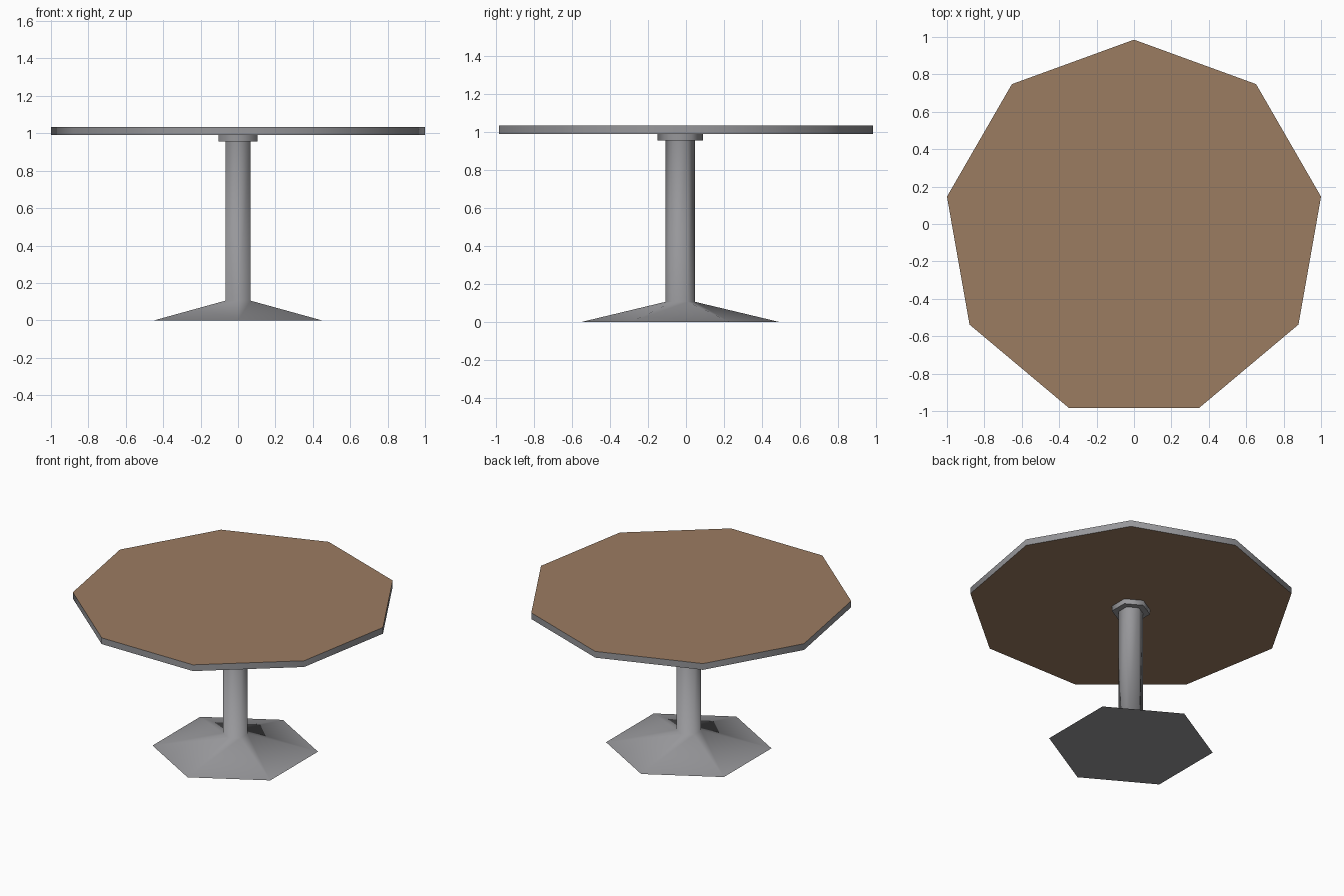
import bpy, math

if "Cube" in bpy.data.objects:
    bpy.data.objects.remove(bpy.data.objects["Cube"])

CY = -0.03  # common axis of all parts


def material(name, rgb):
    m = bpy.data.materials.new(name)
    m.diffuse_color = (*rgb, 1.0)
    m.use_nodes = True
    m.node_tree.nodes["Principled BSDF"].inputs["Base Color"].default_value = m.diffuse_color
    return m


grey = material("grey metal", (0.31, 0.31, 0.325))
brown = material("brown wood", (0.33, 0.20, 0.12))


def lathe(name, sides, profile, start, mats, smooth):
    """Stack of regular polygons (radius, z), capped at both ends."""
    verts, faces = [], []
    for r, z in profile:
        for i in range(sides):
            a = start + math.tau * i / sides
            verts.append((r * math.cos(a), CY + r * math.sin(a), z))
    for k in range(len(profile) - 1):
        for i in range(sides):
            j = (i + 1) % sides
            faces.append((k * sides + i, k * sides + j,
                          (k + 1) * sides + j, (k + 1) * sides + i))
    top = (len(profile) - 1) * sides
    faces.append(tuple(reversed(range(sides))))
    faces.append(tuple(range(top, top + sides)))
    me = bpy.data.meshes.new(name)
    me.from_pydata(verts, [], faces)
    me.update()
    for m in mats:
        me.materials.append(m)
    ob = bpy.data.objects.new(name, me)
    bpy.context.collection.objects.link(ob)
    bpy.ops.object.select_all(action='DESELECT')
    ob.select_set(True)
    bpy.context.view_layer.objects.active = ob
    bpy.ops.object.shade_smooth_by_angle(angle=math.radians(smooth))
    return ob


UP = math.pi / 2  # first corner points to the back

# Flared foot running into the hexagonal column
lathe("pedestal", 6, [(0.517, 0), (0.078, 0.105), (0.078, 0.957)], UP, [grey], 80)

# Collar under the table top
lathe("collar", 6, [(0.12, 0.955), (0.12, 0.991)], UP, [grey], 65)

# Nine-sided top: brown faces, grey rim
table = lathe("table_top", 9, [(1.0154, 0.99), (1.0154, 1.033)], UP, [grey, brown], 45)
for p in table.data.polygons:
    p.material_index = 1 if abs(p.normal.z) > 0.5 else 0
